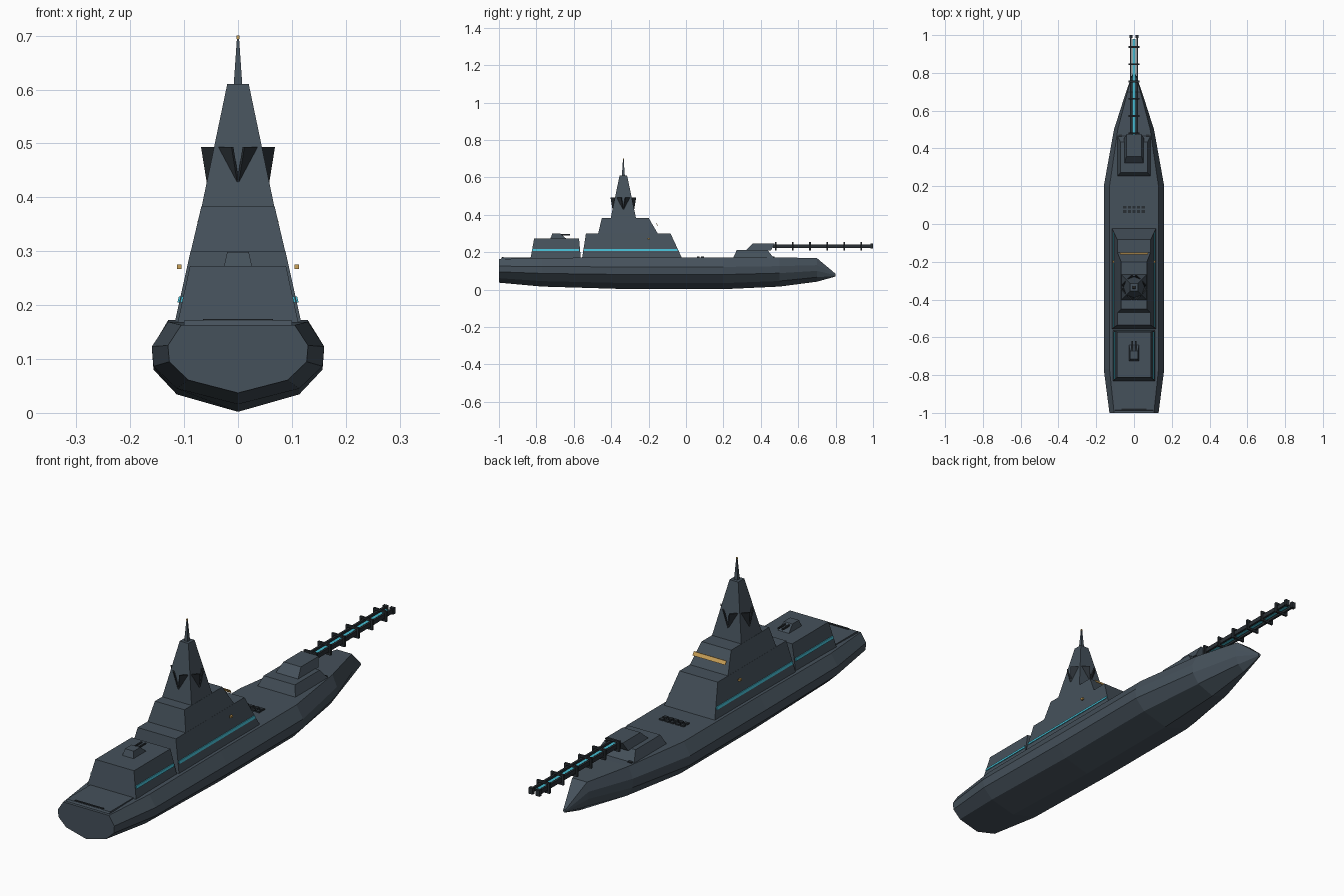
import bpy, bmesh
from math import pi
from mathutils import Matrix, Vector

if "Cube" in bpy.data.objects:
    bpy.data.objects.remove(bpy.data.objects["Cube"], do_unlink=True)


def material(name, rgb):
    m = bpy.data.materials.new(name)
    m.use_nodes = True
    col = (*rgb, 1.0)
    m.diffuse_color = col
    m.node_tree.nodes["Principled BSDF"].inputs["Base Color"].default_value = col
    return m


GREY = material("slate grey", (0.06, 0.082, 0.104))
DARK = material("dark gunmetal", (0.022, 0.028, 0.034))
CYAN = material("glowing cyan", (0.06, 0.5, 0.64))
GOLD = material("warm gold", (0.6, 0.36, 0.1))


def finish(bm, name, mat):
    bmesh.ops.recalc_face_normals(bm, faces=bm.faces)
    me = bpy.data.meshes.new(name)
    bm.to_mesh(me)
    bm.free()
    me.materials.append(mat)
    ob = bpy.data.objects.new(name, me)
    bpy.context.collection.objects.link(ob)
    return ob


def loft(name, rings, mat):
    """Skin a list of closed rings and cap both ends."""
    bm = bmesh.new()
    loops = [[bm.verts.new(p) for p in ring] for ring in rings]
    n = len(loops[0])
    for a, b in zip(loops, loops[1:]):
        for i in range(n):
            j = (i + 1) % n
            bm.faces.new((a[i], a[j], b[j], b[i]))
    bm.faces.new(loops[0])
    bm.faces.new(loops[-1])
    return finish(bm, name, mat)


def level(z, x0, x1, y0, y1):
    return [(x0, y0, z), (x1, y0, z), (x1, y1, z), (x0, y1, z)]


def block(name, levels, mat=GREY):
    """Symmetric tapered block from levels of (z, half width, back, front)."""
    return loft(name, [level(z, -w, w, a, b) for z, w, a, b in levels], mat)


def boxes(name, items, mat):
    """One object made of boxes given as (centre, size)."""
    bm = bmesh.new()
    for c, s in items:
        bmesh.ops.create_cube(bm, size=1, matrix=Matrix.Translation(c) @ Matrix.Diagonal((*s, 1)))
    return finish(bm, name, mat)


# Hull: one faceted cross-section scaled along stations (y, half width, keel, deck)
stations = [(-1, 0.13, 0.037, 0.163), (-0.77, 0.16, 0.016, 0.169), (-0.3, 0.16, 0.002, 0.172),
            (0.2, 0.16, 0.002, 0.172), (0.5, 0.106, 0.016, 0.172), (0.7, 0.042, 0.042, 0.168),
            (0.8, 0.006, 0.07, 0.084)]
side = [(0.71, 0.19), (0.98, 0.46), (1, 0.7), (0.81, 1)]
section = [(0, 0)] + side + [(-x, z) for x, z in reversed(side)]
loft("hull", [[(x * w, y, k + z * (d - k)) for x, z in section] for y, w, k, d in stations], GREY)

# Flight deck at the stern
block("flight_deck", [(0.16, 0.1, -0.99, -0.83), (0.171, 0.1, -0.985, -0.83)])
boxes("flight_deck_edge", [((0, -0.98, 0.172), (0.13, 0.008, 0.005))], DARK)

# Superstructure tiers, tower and spire
block("main_house", [(0.165, 0.118, -0.556, -0.02), (0.3, 0.088, -0.535, -0.083)])
block("bridge", [(0.298, 0.088, -0.47, -0.15), (0.383, 0.068, -0.45, -0.2)])
MAST_Y = -0.335
for name, z0, w0, z1, w1 in (("tower", 0.38, 0.068, 0.61, 0.02), ("spire", 0.608, 0.008, 0.695, 0.002)):
    block(name, [(z, w, MAST_Y - w, MAST_Y + w) for z, w in ((z0, w0), (z1, w1))])
boxes("mast_light", [((0, MAST_Y, 0.697), (0.006, 0.006, 0.006))], GOLD)
block("aft_house", [(0.163, 0.113, -0.832, -0.562), (0.273, 0.089, -0.812, -0.572)])

# Four outward-leaning radar panels set across the tower corners
for i in range(4):
    rings = [[(-0.04, r - 0.005, z), (0.04, r - 0.005, z), (0.04, r, z), (-0.04, r, z)]
             for z, r in ((0.423, 0.041), (0.493, 0.057))]
    turn = Matrix.Translation((0, MAST_Y, 0)) @ Matrix.Rotation(pi / 4 + i * pi / 2, 4, "Z")
    loft("radar_panel_%d" % (i + 1), [[turn @ Vector(p) for p in r] for r in rings], DARK)

# Bridge window band, side lights and light strips
loft("bridge_window_band", [level(0.342, -0.075, 0.075, -0.153, -0.15),
                            level(0.356, -0.075, 0.075, -0.161, -0.158)], GOLD)
for s, tag in ((1, "left"), (-1, "right")):
    boxes(tag + "_side_light", [((s * 0.109, -0.2, 0.271), (0.008, 0.014, 0.008))], GOLD)
    for part, x, back, front in (("house", 0.109, -0.545, -0.045), ("aft", 0.104, -0.82, -0.572)):
        loft(tag + "_" + part + "_light_strip",
             [level(z, s * (x + dx - 0.004), s * (x + dx + 0.002), back, front)
              for z, dx in ((0.205, 0.0014), (0.216, -0.0012))], CYAN)

# Aft gun with twin barrels
block("aft_gun", [(0.272, 0.026, -0.725, -0.64), (0.299, 0.02, -0.715, -0.672)])
boxes("aft_gun_barrels", [((s * 0.009, -0.66, 0.293), (0.006, 0.08, 0.006)) for s in (1, -1)], DARK)

# Forward turret
block("turret_base", [(0.165, 0.09, 0.25, 0.472), (0.212, 0.072, 0.272, 0.435)])
block("turret_house", [(0.21, 0.052, 0.32, 0.455), (0.246, 0.04, 0.357, 0.475)])

# Long twin-rail gun: rails, glowing core, square frames and muzzle
GUN_Z = 0.232
boxes("gun_rails", [((s * 0.017, 0.73, GUN_Z), (0.009, 0.53, 0.018)) for s in (1, -1)], DARK)
boxes("gun_core", [((0, 0.725, GUN_Z), (0.014, 0.51, 0.01))], CYAN)
frames = []
for i in range(6):
    y = 0.48 + i * 0.0915
    for s in (1, -1):
        frames.append(((s * 0.026, y, GUN_Z), (0.008, 0.009, 0.044)))
        frames.append(((0, y, GUN_Z + s * 0.018), (0.06, 0.009, 0.008)))
boxes("gun_frames", frames, DARK)
boxes("gun_muzzle", [((s * 0.016, 0.993, GUN_Z), (0.018, 0.014, 0.026)) for s in (1, -1)], DARK)

# Deck hatches: midships launch cells and bow cells
cells = [((-0.048 + i * 0.024, y, 0.174), (0.018, 0.014, 0.007)) for i in range(5) for y in (0.066, 0.088)]
boxes("launch_cells", cells, DARK)
boxes("bow_hatches", [((s * 0.072, 0.45 + i * 0.018, 0.173), (0.018, 0.012, 0.006))
                      for s in (1, -1) for i in range(2)], DARK)
